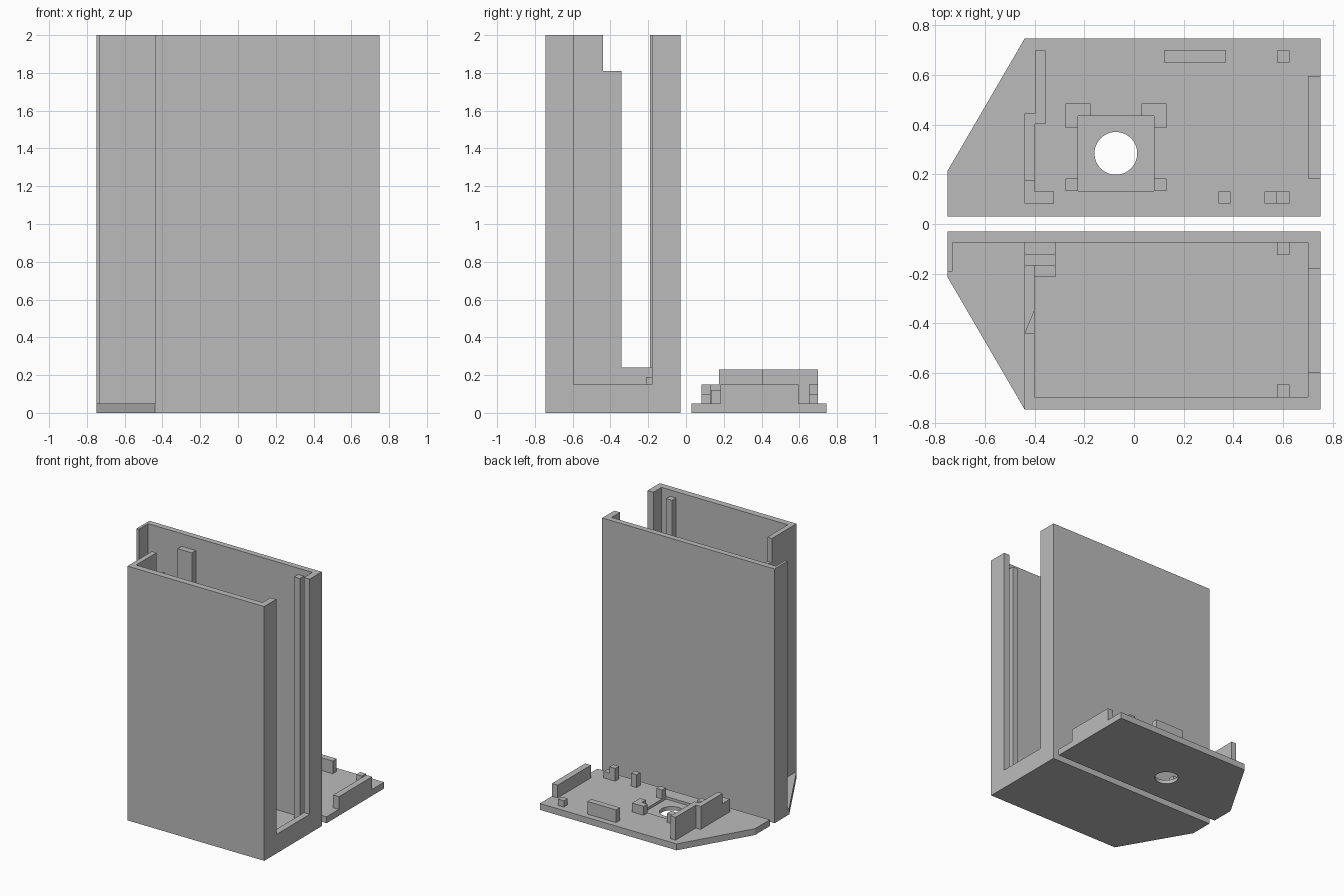
import bpy, bmesh

cube = bpy.data.objects.get("Cube")
if cube:
    bpy.data.objects.remove(cube, do_unlink=True)

grey = bpy.data.materials.new("neutral_grey")
grey.use_nodes = True
COLOUR = (0.5, 0.5, 0.5, 1)
grey.diffuse_color = COLOUR
grey.node_tree.nodes["Principled BSDF"].inputs["Base Color"].default_value = COLOUR


def prism(name, outline, z0, z1):
    """Extrude a flat outline upwards from z0 to z1."""
    bm = bmesh.new()
    face = bm.faces.new([bm.verts.new((x, y, z0)) for x, y in outline])
    top = bmesh.ops.extrude_face_region(bm, geom=[face])
    for v in top["geom"]:
        if isinstance(v, bmesh.types.BMVert):
            v.co.z = z1
    bmesh.ops.recalc_face_normals(bm, faces=bm.faces)
    mesh = bpy.data.meshes.new(name)
    bm.to_mesh(mesh)
    bm.free()
    mesh.materials.append(grey)
    obj = bpy.data.objects.new(name, mesh)
    bpy.context.collection.objects.link(obj)
    return obj


def block(name, x0, x1, y0, y1, z0, z1):
    return prism(name, [(x0, y0), (x1, y0), (x1, y1), (x0, y1)], z0, z1)


def cut(target, cutter):
    """Subtract a cutter, then discard it."""
    cutter.hide_render = True
    mod = target.modifiers.new("cut", "BOOLEAN")
    mod.operation = "DIFFERENCE"
    mod.solver = "EXACT"
    mod.object = cutter
    bpy.context.view_layer.objects.active = target
    bpy.ops.object.modifier_apply(modifier=mod.name)
    bpy.data.objects.remove(cutter, do_unlink=True)


T = 0.05          # plate thickness
H = 2.0           # case height
EDGE, NEAR, FAR = 0.75, 0.03, 0.745
plate = [(-EDGE, NEAR), (EDGE, NEAR), (EDGE, FAR), (-0.44, FAR), (-EDGE, 0.213)]

# Case: floor and the two main walls with their returned ends
prism("case_floor", [(x, -y) for x, y in plate], 0, T)
prism("back_wall", [(-EDGE, -NEAR), (EDGE, -NEAR), (EDGE, -0.18), (0.7, -0.18),
                    (0.7, -0.075), (-0.73, -0.075), (-0.73, -0.19), (-EDGE, -0.19)], T, H)
prism("front_wall", [(-0.44, -FAR), (EDGE, -FAR), (EDGE, -0.595), (0.7, -0.595),
                     (0.7, -0.695), (-0.4, -0.695), (-0.4, -0.44), (-0.44, -0.44)], T, H)
block("slot_sill", 0.7, EDGE, -0.595, -0.18, T, 0.15)

# Inner divider with a tapered lip
block("divider_base", -0.44, -0.4, -0.44, -0.165, T, 0.24)
prism("divider_lip", [(-0.44, -0.44), (-0.4, -0.44), (-0.4, -0.342)], 0.24, 1.81)
block("divider_post", -0.44, -0.315, -0.123, -0.075, T, 1.9)
block("divider_slot_floor", -0.44, -0.315, -0.165, -0.123, T, 0.1)
block("divider_stop", -0.4, -0.315, -0.213, -0.165, T, 0.19)

# Guide rails inside the case
for name, y0 in (("back_rail", -0.125), ("front_rail", -0.695)):
    block(name, 0.575, 0.625, y0, y0 + T, T, 1.95)

# Lid plate with a square recess and a round hole
lid = prism("lid_plate", plate, 0, T)
CX, CY = -0.073, 0.284
cut(lid, block("recess_cutter", -0.225, 0.08, 0.133, 0.435, 0.03, 0.1))
bpy.ops.mesh.primitive_cylinder_add(vertices=48, radius=0.086, depth=0.4, location=(CX, CY, 0))
cut(lid, bpy.context.object)

# Corner brackets round the recess
for side, x in ((-1, -0.225), (1, 0.08)):
    name = "left" if side > 0 else "right"
    o, i = x + side * T, x - side * T
    prism("back_bracket_" + name, [(o, 0.385), (o, 0.485), (i, 0.485), (i, 0.435),
                                   (x, 0.435), (x, 0.385)], T, 0.12)
    block("front_bracket_" + name, min(x, o), max(x, o), 0.133, 0.183, T, 0.12)

# Lid lips and locating blocks
block("lid_slot_lip", 0.7, EDGE, 0.183, 0.595, T, 0.15)
block("lid_edge_lip", 0.12, 0.37, 0.65, 0.698, T, 0.15)
block("lid_back_stop", 0.575, 0.625, 0.65, 0.698, T, 0.1)
block("lid_front_stop", 0.575, 0.625, 0.082, 0.13, T, 0.1)
block("lid_front_catch", 0.525, 0.575, 0.082, 0.13, T, 0.15)
block("lid_front_peg", 0.34, 0.388, 0.082, 0.13, T, 0.15)

# Lid divider walls
prism("lid_divider_foot", [(-0.44, 0.082), (-0.322, 0.082), (-0.322, 0.13),
                           (-0.4, 0.13), (-0.4, 0.175), (-0.44, 0.175)], T, 0.15)
block("lid_divider_front", -0.44, -0.398, 0.175, 0.445, T, 0.23)
block("lid_divider_back", -0.398, -0.355, 0.403, 0.698, T, 0.23)
